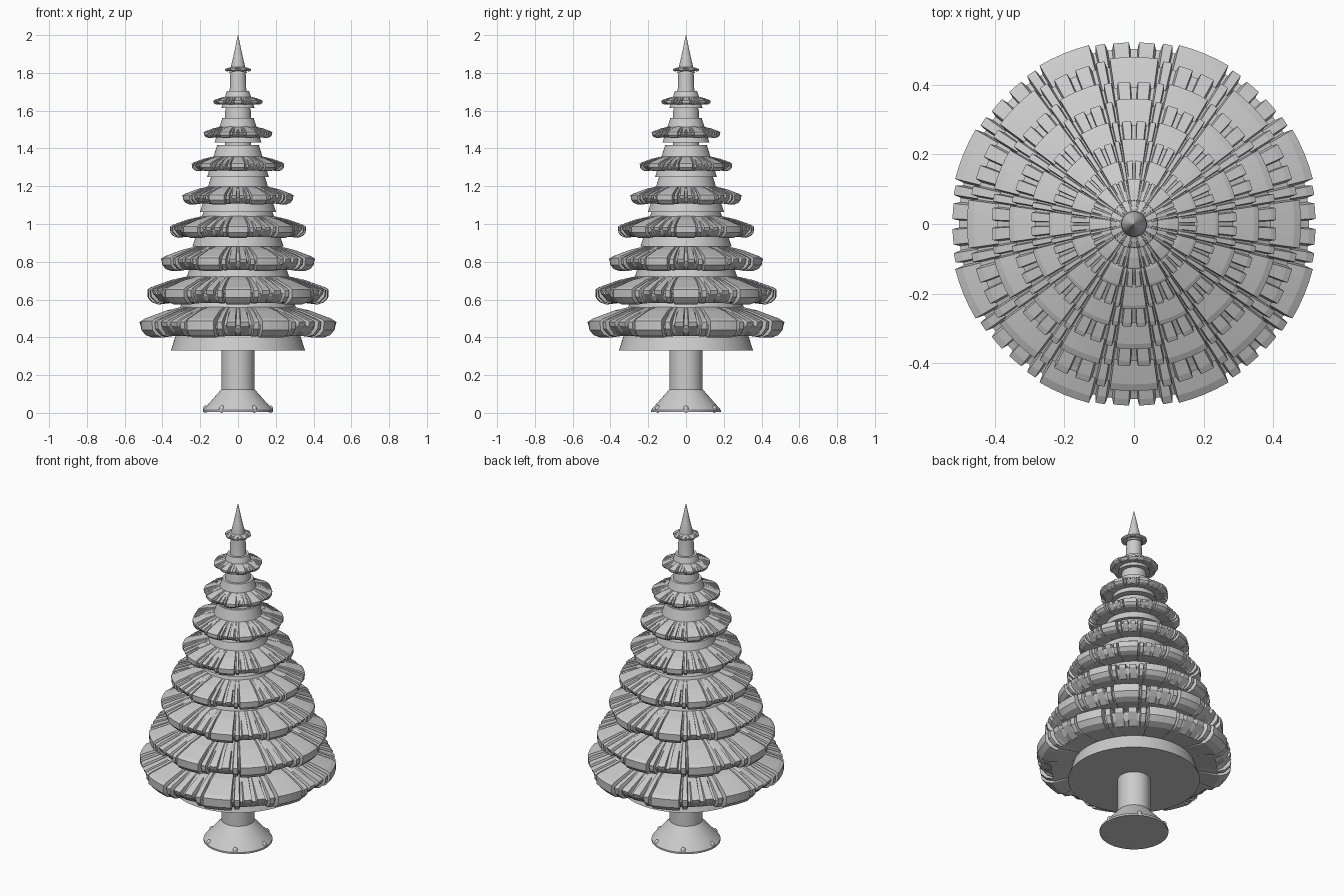
import bpy, bmesh, math

cube = bpy.data.objects.get("Cube")
if cube:
    bpy.data.objects.remove(cube, do_unlink=True)

GREY = (0.6, 0.6, 0.6, 1)
mat = bpy.data.materials.new("plain grey")
mat.use_nodes = True
mat.diffuse_color = GREY
mat.node_tree.nodes["Principled BSDF"].inputs["Base Color"].default_value = GREY


def make_object(name, bm, smooth=False):
    bmesh.ops.recalc_face_normals(bm, faces=bm.faces)
    mesh = bpy.data.meshes.new(name)
    bm.to_mesh(mesh)
    bm.free()
    mesh.materials.append(mat)
    obj = bpy.data.objects.new(name, mesh)
    bpy.context.collection.objects.link(obj)
    if smooth:
        bpy.ops.object.select_all(action='DESELECT')
        obj.select_set(True)
        bpy.context.view_layer.objects.active = obj
        bpy.ops.object.shade_smooth_by_angle(angle=math.radians(30))
    return obj


def sweep(name, columns, smooth=False, capped=True):
    """Join profile columns (angle, [(r, z), ...]) into a closed ring of faces."""
    bm = bmesh.new()
    rows = [[bm.verts.new((r * math.cos(a), r * math.sin(a), z)) for r, z in prof]
            for a, prof in columns]
    count = len(rows[0])
    for i, row in enumerate(rows):
        nxt = rows[(i + 1) % len(rows)]
        for j in range(count if not capped else count - 1):
            k = (j + 1) % count
            bm.faces.new((row[j], nxt[j], nxt[k], row[k]))
    if capped:
        bm.faces.new([row[0] for row in rows])
        bm.faces.new([row[-1] for row in rows])
    return make_object(name, bm, smooth)


def turned(name, profile, sides=64):
    columns = [(2 * math.pi * i / sides, profile) for i in range(sides)]
    return sweep(name, columns, smooth=True)


# Trunk with a flared foot, and the slim stem inside the branches
turned("trunk", [(0.185, 0.005), (0.185, 0.015), (0.088, 0.125), (0.088, 0.4)])
turned("stem", [(0.088, 0.35), (0.088, 1.2), (0.07, 1.4), (0.068, 1.6),
                (0.045, 1.68), (0.04, 1.82)])
turned("tip", [(0.036, 1.8), (0.036, 1.84), (0.026, 1.88), (0.001, 2.0)], 32)

# Small root knobs round the foot
for i in range(6):
    a = i * math.pi / 3
    bm = bmesh.new()
    bmesh.ops.create_uvsphere(bm, u_segments=12, v_segments=8, radius=0.014)
    bmesh.ops.scale(bm, vec=(1, 1, 1.4), verts=bm.verts)
    bmesh.ops.translate(bm, vec=(0.172 * math.cos(a), 0.172 * math.sin(a), 0.02),
                        verts=bm.verts)
    make_object(f"root_knob_{i + 1}", bm, True)

# Branch ring cross-sections, as fractions of the tier radius:
# three points on top, two on the rim, three underneath
PROFILES = {
    "gap":    [(.5, .19), (.74, .12), (.95, .04), (.985, .02),
               (.97, -.02), (.91, -.07), (.84, -.12), (.6, -.1)],
    "lobe":   [(.5, .19), (.74, .135), (.96, .055), (1, .03),
               (.995, -.06), (.95, -.11), (.88, -.135), (.6, -.1)],
    "tooth":  [(.5, .19), (.74, .125), (.95, .045), (.99, .02),
               (.98, -.05), (.92, -.11), (.86, -.125), (.6, -.1)],
    "groove": [(.5, .19), (.74, .11), (.92, 0), (.95, -.015),
               (.94, -.04), (.9, -.09), (.84, -.12), (.6, -.1)],
}
# Half of one repeat, in degrees from the middle of a gap
BANDS = [(0, 1.2, "groove"), (1.6, 6.5, "gap"), (7.2, 8.6, "groove"),
         (9.2, 12.2, "tooth"), (12.7, 13.6, "groove"), (14.2, 22.5, "lobe")]


def sector_stops():
    half = []
    for start, end, kind in BANDS:
        half += [(start, kind), (end, kind)]
    half.insert(-1, (18.3, "lobe"))
    half = half[1:]
    return [(-a, k) for a, k in reversed(half)] + half[:-1]


def branch_ring(name, radius, z, turn):
    columns = []
    for s in range(8):
        for a, kind in sector_stops():
            prof = [(r * radius, z + h * radius) for r, h in PROFILES[kind]]
            columns.append((math.radians(s * 45 + a + turn), prof))
    sweep(name, columns, capped=False)


# Nine tiers: a tapered core with a jagged branch ring round it
RADII = [0.53, 0.48, 0.415, 0.36, 0.3, 0.245, 0.185, 0.13, 0.07]
for i, radius in enumerate(RADII):
    z = 0.47 + 0.1685 * i
    turned(f"tier_core_{i + 1}", [(0.67 * radius, z - 0.265 * radius),
                                  (0.45 * radius, z + 0.43 * radius)])
    branch_ring(f"branch_ring_{i + 1}", radius, z, 22.5 * (i % 2))
